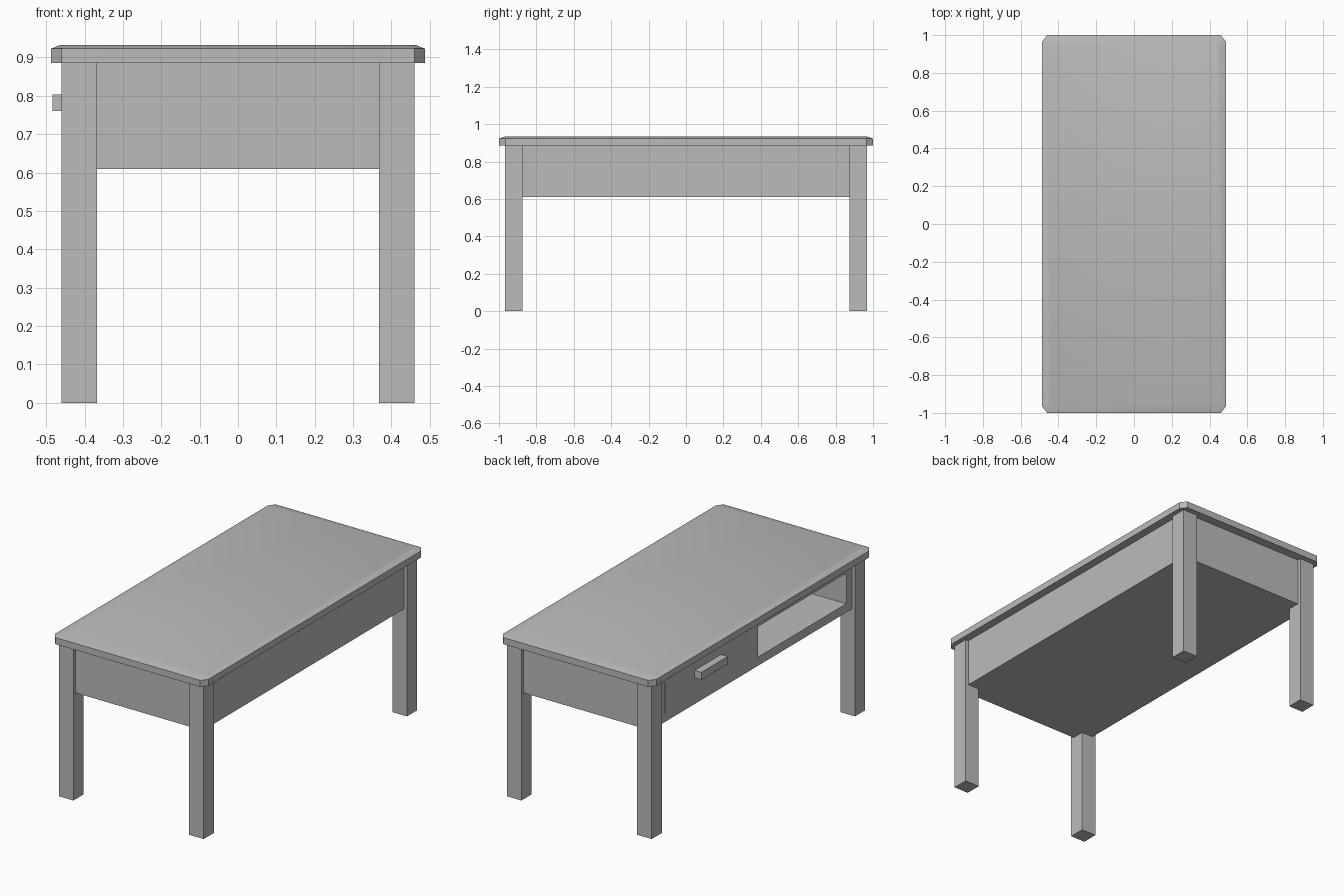
import bpy, bmesh, math

cube = bpy.data.objects.get("Cube")
if cube:
    bpy.data.objects.remove(cube, do_unlink=True)

GREY = (0.5, 0.5, 0.5, 1.0)
grey = bpy.data.materials.new("plain grey")
grey.use_nodes = True
grey.diffuse_color = GREY
grey.node_tree.nodes["Principled BSDF"].inputs["Base Color"].default_value = GREY


def add_object(name, bm):
    bmesh.ops.recalc_face_normals(bm, faces=bm.faces[:])
    mesh = bpy.data.meshes.new(name)
    bm.to_mesh(mesh)
    bm.free()
    mesh.materials.append(grey)
    obj = bpy.data.objects.new(name, mesh)
    bpy.context.collection.objects.link(obj)
    return obj


def box(name, x, y, z):
    """Box from (min, max) ranges on each axis."""
    bm = bmesh.new()
    bmesh.ops.create_cube(bm, size=1)
    for v in bm.verts:
        for i, (lo, hi) in enumerate((x, y, z)):
            v.co[i] = lo if v.co[i] < 0 else hi
    return add_object(name, bm)


# Main sizes
TOP_X, TOP_Y = 0.487, 1.0
TOP_LOW, TOP_EDGE, TOP_HIGH = 0.885, 0.923, 0.933
CASE_X, CASE_Y, CASE_LOW = 0.44, 0.948, 0.61
BOARD = 0.05
OPEN_Y = 0.825
floor_z, ceiling_z = CASE_LOW + BOARD, TOP_LOW - BOARD
front_x = (-CASE_X, -CASE_X + BOARD)
inside_x = (-CASE_X, CASE_X - BOARD)


# Table top: clipped corners, with a shallow sloping rim
def outline(bm, inset_x, inset_y, z):
    hx, hy = TOP_X - inset_x, TOP_Y - inset_y
    cx, cy = 0.027, 0.035
    corners = [(hx - cx, -hy), (hx, -hy + cy), (hx, hy - cy), (hx - cx, hy)]
    corners += [(-x, -y) for x, y in corners]
    return [bm.verts.new((x, y, z)) for x, y in corners]


bm = bmesh.new()
rings = [outline(bm, 0, 0, TOP_LOW), outline(bm, 0, 0, TOP_EDGE),
         outline(bm, 0.025, 0.03, TOP_HIGH)]
bm.faces.new(rings[0])
bm.faces.new(rings[-1])
for low, high in zip(rings, rings[1:]):
    for i in range(len(low)):
        j = (i + 1) % len(low)
        bm.faces.new((low[i], low[j], high[j], high[i]))
top = add_object("table_top", bm)
bpy.context.view_layer.objects.active = top
top.select_set(True)
bpy.ops.object.shade_smooth_by_angle(angle=math.radians(30))
top.select_set(False)

# Four square legs
for x_name, sx in (("left", 1), ("right", -1)):
    for y_name, sy in (("front", -1), ("back", 1)):
        box(f"{y_name}_{x_name}_leg",
            sorted((sx * 0.367, sx * 0.46)),
            sorted((sy * 0.875, sy * 0.968)), (0, TOP_LOW))

# Case under the top: floor, ceiling, closed long side, thick ends, divider
box("case_floor", (-CASE_X, CASE_X), (-CASE_Y, CASE_Y), (CASE_LOW, floor_z))
box("case_ceiling", (-CASE_X, CASE_X), (-CASE_Y, CASE_Y), (ceiling_z, TOP_LOW))
box("closed_side", (CASE_X - BOARD, CASE_X), (-CASE_Y, CASE_Y), (floor_z, ceiling_z))
box("front_end", inside_x, (-CASE_Y, -OPEN_Y), (floor_z, ceiling_z))
box("back_end", inside_x, (OPEN_Y, CASE_Y), (floor_z, ceiling_z))
box("divider", inside_x, (-0.025, 0.025), (floor_z, ceiling_z))

# Flush drawer front with a narrow side gap, and its handle
box("drawer_front", front_x, (0.025, OPEN_Y - 0.006), (floor_z, ceiling_z))
box("drawer_handle", (-0.483, -CASE_X), (0.31, 0.55), (0.76, 0.803))
